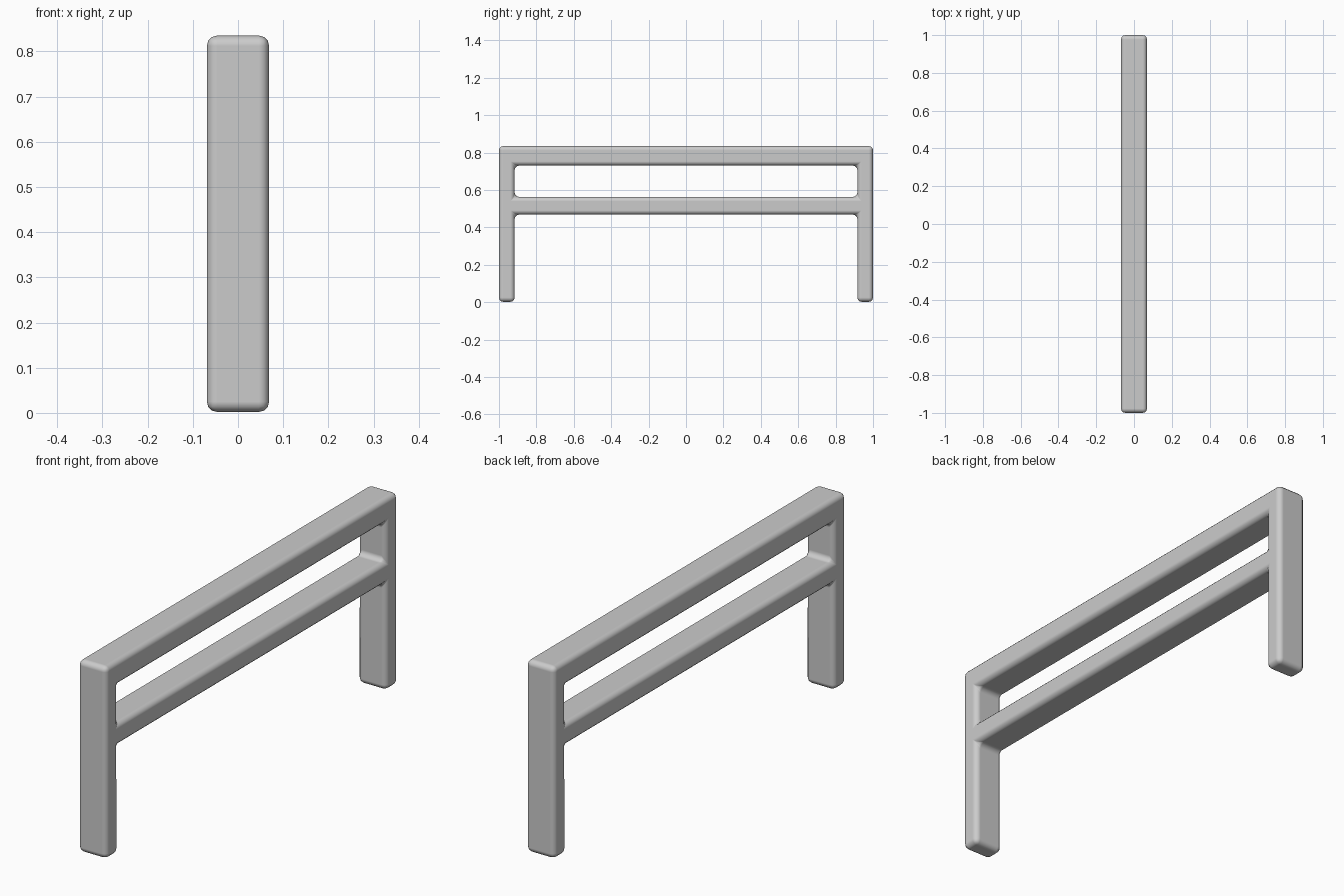
import bpy, bmesh, math

if "Cube" in bpy.data.objects:
    bpy.data.objects.remove(bpy.data.objects["Cube"])

HALF_X = 0.069
YS = [-1.0, -0.916, 0.916, 1.0]
ZS = [0.002, 0.468, 0.563, 0.73, 0.835]

# Side profile cells: two full-height posts, plus two rails between them
cells = [(0, k) for k in range(4)] + [(2, k) for k in range(4)] + [(1, 1), (1, 3)]

bm = bmesh.new()
grid = {}


def corner(j, k):
    if (j, k) not in grid:
        grid[(j, k)] = bm.verts.new((-HALF_X, YS[j], ZS[k]))
    return grid[(j, k)]


for j, k in cells:
    bm.faces.new([corner(j, k), corner(j, k + 1), corner(j + 1, k + 1), corner(j + 1, k)])

# Extrude the profile across the thickness
ext = bmesh.ops.extrude_face_region(bm, geom=bm.faces[:], use_keep_orig=True)
moved = [g for g in ext["geom"] if isinstance(g, bmesh.types.BMVert)]
bmesh.ops.translate(bm, verts=moved, vec=(2 * HALF_X, 0, 0))
bmesh.ops.recalc_face_normals(bm, faces=bm.faces[:])

mesh = bpy.data.meshes.new("rail_frame")
bm.to_mesh(mesh)
bm.free()
frame = bpy.data.objects.new("rail_frame", mesh)
bpy.context.collection.objects.link(frame)

# Rounded edges and filleted inner corners
bevel = frame.modifiers.new("rounded_edges", "BEVEL")
bevel.width = 0.023
bevel.segments = 3
bevel.limit_method = "ANGLE"
bevel.angle_limit = math.radians(40)
bevel.harden_normals = True

bpy.context.view_layer.objects.active = frame
frame.select_set(True)
bpy.ops.object.shade_smooth()
